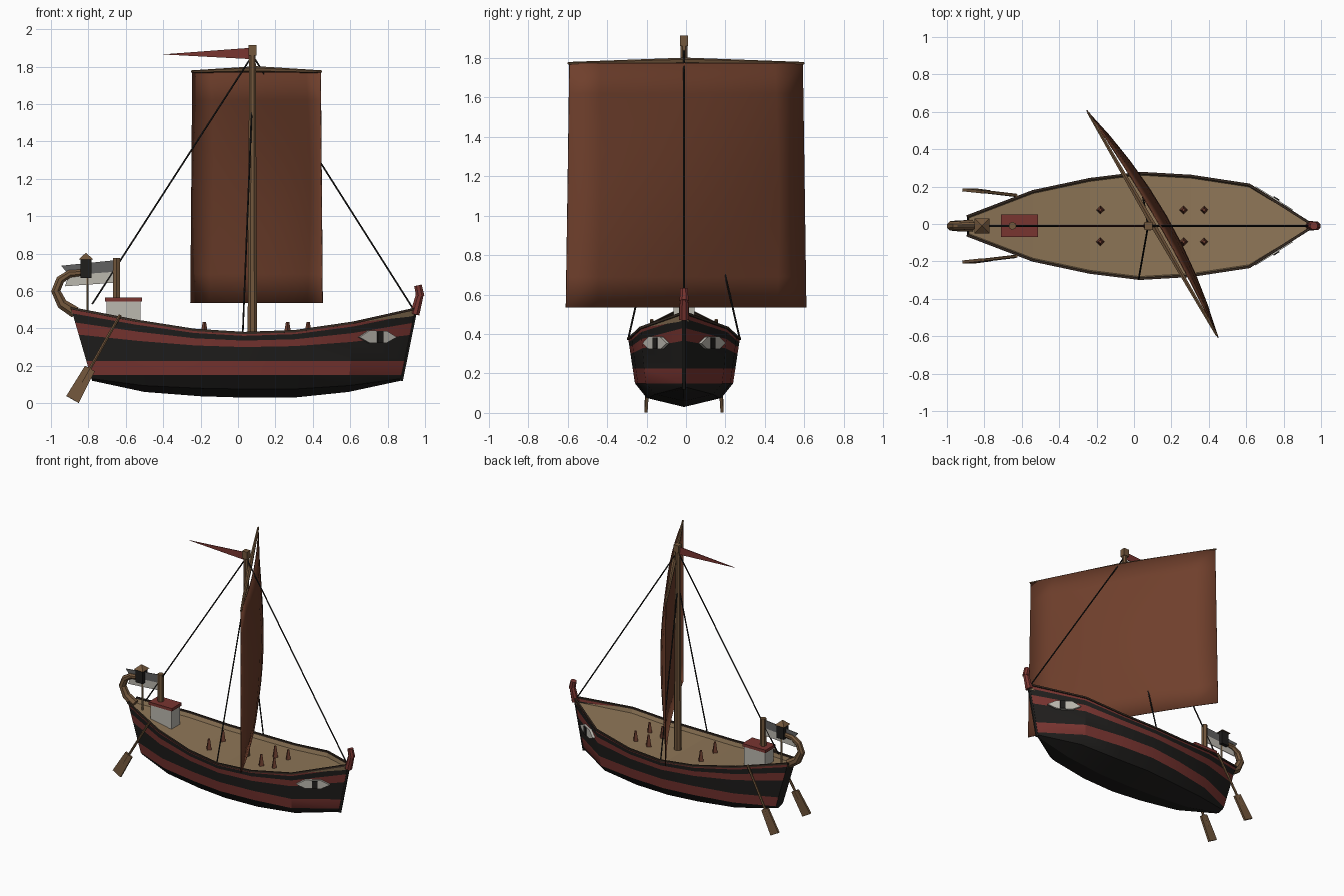
import bpy, math
from mathutils import Vector

if "Cube" in bpy.data.objects:
    bpy.data.objects.remove(bpy.data.objects["Cube"])

CY = -0.01  # hull centreline


def mat(name, r, g, b):
    m = bpy.data.materials.new(name)
    m.diffuse_color = (r, g, b, 1)
    m.use_nodes = True
    m.node_tree.nodes["Principled BSDF"].inputs["Base Color"].default_value = m.diffuse_color
    return m


RED = mat("red_paint", 0.19, 0.035, 0.03)
BLACK = mat("black_paint", 0.014, 0.013, 0.012)
TAN = mat("deck_wood", 0.27, 0.18, 0.095)
WOOD = mat("spar_wood", 0.17, 0.095, 0.045)
RAIL = mat("rail_wood", 0.035, 0.022, 0.015)
SAIL = mat("sail_cloth", 0.16, 0.05, 0.025)
PEG = mat("peg_wood", 0.16, 0.05, 0.03)
WHITE = mat("white_paint", 0.5, 0.48, 0.43)
GREY = mat("grey_cloth", 0.12, 0.12, 0.12)


def mesh(name, verts, faces, mats, idx=None, smooth=False):
    me = bpy.data.meshes.new(name)
    me.from_pydata([tuple(v) for v in verts], [], faces)
    for m in mats:
        me.materials.append(m)
    if idx:
        me.polygons.foreach_set("material_index", idx)
    ob = bpy.data.objects.new(name, me)
    bpy.context.collection.objects.link(ob)
    if smooth:
        bpy.ops.object.select_all(action='DESELECT')
        ob.select_set(True)
        bpy.context.view_layer.objects.active = ob
        bpy.ops.object.shade_smooth_by_angle(angle=math.radians(25))
    return ob


def tube(name, pts, radii, m, sides=8, ref=(0, 1, 0)):
    """Sweep a regular polygon along a path, closed at both ends."""
    pts, ref, n = [Vector(p) for p in pts], Vector(ref), len(pts)
    if not isinstance(radii, (list, tuple)):
        radii = [radii] * n
    verts, faces = [], []
    for i, p in enumerate(pts):
        d = (pts[min(i + 1, n - 1)] - pts[max(i - 1, 0)]).normalized()
        u = ref.cross(d).normalized()
        v = d.cross(u)
        for k in range(sides):
            a = 2 * math.pi * (k + 0.5) / sides
            verts.append(p + (u * math.cos(a) + v * math.sin(a)) * radii[i])
    for i in range(n - 1):
        for k in range(sides):
            a, b = i * sides + k, i * sides + (k + 1) % sides
            faces.append((a, b, b + sides, a + sides))
    faces += [tuple(range(sides))[::-1], tuple(range((n - 1) * sides, n * sides))]
    return mesh(name, verts, faces, [m])


def plate(name, outline, origin, u, v, thick, m):
    """Extruded flat outline, spanned by axes u and v, centred on its plane."""
    o, u, v = Vector(origin), Vector(u).normalized(), Vector(v).normalized()
    w, n = u.cross(v) * thick / 2, len(outline)
    base = [o + u * a + v * b for a, b in outline]
    faces = [tuple(range(n))[::-1], tuple(range(n, 2 * n))]
    faces += [(i, (i + 1) % n, (i + 1) % n + n, i + n) for i in range(n)]
    return mesh(name, [p - w for p in base] + [p + w for p in base], faces, [m])


def box(name, c, s, m):
    x, y = s[0] / 2, s[1] / 2
    return plate(name, [(-x, -y), (x, -y), (x, y), (-x, y)], c, (1, 0, 0), (0, 1, 0), s[2], m)


# hull stations: top x, keel x, half width, sheer z, keel z
ST = [(-.893, -.78, .05, .508, .12), (-.54, -.50, .185, .44, .06), (-.235, -.2, .25, .392, .037),
      (.03, .03, .283, .375, .03), (.305, .3, .267, .385, .03), (.615, .59, .22, .43, .06),
      (.95, .87, .008, .505, .12)]


def section(s):
    xt, xk, h, zs, zk = s
    rows = [(0, zk), (.67, zk + .38 * (.15 - zk)), (.88, .15), (.92, .225)]
    rows += [(.92 + .08 * f, .225 + f * (zs - .225)) for f in (.5, .73, .9, 1)]
    half = [(xk + (xt - xk) * (z - zk) / (zs - zk), h * f, z) for f, z in rows]
    return [(x, CY - y, z) for x, y, z in half[:0:-1]] + [(x, CY + y, z) for x, y, z in half]


secs = [section(s) for s in ST]
N = len(secs[0])
band = [0, 0, 1, 0, 1, 0, 1]  # rows from keel upward: 0 black, 1 red
cols = band[::-1] + band
faces, idx = [], []
for i in range(len(ST) - 1):
    for k in range(N - 1):
        a = i * N + k
        faces.append((a, a + N, a + N + 1, a + 1))
        idx.append(cols[k])
faces += [tuple(range(N)), tuple(range((len(ST) - 1) * N, len(ST) * N))[::-1]]
idx += [0, 0]
mesh("hull", [p for s in secs for p in s], faces, [BLACK, RED], idx, smooth=True)

# deck sunk slightly inside low bulwarks
verts, faces = [], []
for xt, xk, h, zs, zk in ST:
    g = max(h - .012, .004)
    verts += [(xt, CY + y, z) for y, z in ((-h, zs), (-g, zs - .035), (g, zs - .035), (h, zs))]
for i in range(len(ST) - 1):
    for k in range(3):
        a = i * 4 + k
        faces.append((a, a + 4, a + 5, a + 1))
mesh("deck", verts, faces, [TAN])

# rails, stem strip, stern and bow ornaments
for side, s in (("left", 1), ("right", -1)):
    tube("rail_" + side, [(t[0], CY + s * t[2], t[3]) for t in ST], .009, RAIL, 4)
tube("stem", [(.95, CY, .505), (.872, CY, .12)], .011, BLACK, 6)
tube("bow_post_lower", [(.945, CY, .475), (.973, CY, .585)], [.027, .022], RED)
tube("bow_post_upper", [(.975, CY, .57), (.962, CY, .63)], [.024, .022], RED)
tube("stern_curl", [(-.87, CY, .485), (-.94, CY, .53), (-.974, CY, .60), (-.95, CY, .66),
                    (-.90, CY, .692), (-.81, CY, .70)], [.034, .031, .027, .025, .022, .017], WOOD)

# mast, cap and yard
tube("mast", [(.077, CY, .33), (.077, CY, 1.88)], [.028, .019], WOOD)
tube("mast_cap", [(.077, CY, 1.86), (.077, CY, 1.915)], .03, WOOD, 4)
E = Vector((.345, -.597, 0))
C = Vector((.099, 0, 1.785))
tube("yard", [C - E - Vector((0, 0, .012)), C, C + E - Vector((0, 0, .012))],
     [.007, .017, .007], WOOD, 6, (0, 0, 1))

# square sail, bellied forward
n_dir, R = Vector((.866, .5, 0)), 8
verts, faces = [], []
for j in range(R + 1):
    v = j / R
    for i in range(R + 1):
        u = 2 * i / R - 1
        belly = .085 * (1 - u * u) * (.35 + .65 * math.sin(math.pi * v))
        p = C + E * u * (.99 + .03 * v) + n_dir * belly
        p.z = 1.775 - 1.24 * v
        verts.append(p)
for j in range(R):
    for i in range(R):
        a = j * (R + 1) + i
        faces.append((a, a + 1, a + R + 2, a + R + 1))
sail = mesh("sail", verts, faces, [SAIL], smooth=True)
mod = sail.modifiers.new("thickness", 'SOLIDIFY')
mod.thickness, mod.offset = .006, 0

# rigging
top = (.077, CY, 1.86)
tube("forestay", [top, (.945, CY, .49)], .005, BLACK, 5)
tube("backstay", [top, (-.78, CY, .53)], .005, BLACK, 5)
for side, s in (("left", 1), ("right", -1)):
    tube("shroud_" + side, [(.075, CY, 1.62), (.025, CY + s * .283, .375)], .005, BLACK, 5)

# pennant and stern flag
X, Z = (1, 0, 0), (0, 0, 1)
plate("pennant", [(.065, 1.9), (.065, 1.84), (-.405, 1.865)], (0, CY, 0), X, Z, .005, RED)
plate("flag_upper", [(-.65, .765), (-.65, .703), (-.905, .685), (-.945, .735)], (0, CY, 0), X, Z, .005, GREY)
plate("flag_lower", [(-.65, .703), (-.65, .645), (-.925, .625), (-.905, .685)], (0, CY, 0), X, Z, .005, WHITE)
tube("flag_post", [(-.65, CY, .42), (-.65, CY, .775)], .022, WOOD, 6)

# deck cabin
box("cabin", (-.612, CY, .475), (.18, .105, .15), WHITE)
box("cabin_roof", (-.612, CY, .555), (.197, .12, .022), RED)

# stern lantern on a thin stand
tube("lantern_stand", [(-.805, CY, .45), (-.805, CY, .68)], .007, TAN, 6)
box("lantern", (-.813, CY, .72), (.06, .06, .1), BLACK)
tube("lantern_roof", [(-.813, CY, .768), (-.813, CY, .802)], [.056, .004], WOOD, 4)

# belaying pegs
for i, x in enumerate((-.18, .265, .375)):
    for s in (-1, 1):
        bpy.ops.mesh.primitive_cone_add(vertices=4, radius1=.024, radius2=.009, depth=.09,
                                        location=(x, CY + s * .085, .388))
        ob = bpy.context.object
        ob.name = f"peg_{i}_{'left' if s > 0 else 'right'}"
        ob.data.materials.append(PEG)

# steering oars and painted eyes on each side
for side, s in (("left", 1), ("right", -1)):
    a, b = Vector((-.63, CY + s * .163, .472)), Vector((-.885, CY + s * .193, .02))
    tube("oar_shaft_" + side, [a, a.lerp(b, .8)], .009, WOOD, 6)
    d = (b - a).normalized()
    w = d.cross(Vector((0, 1, 0)))
    plate("oar_blade_" + side, [(-.19, -.03), (-.19, .03), (0, .038), (0, -.038)], b, d, w, .016, WOOD)
    t = Vector((.2, -s * .125, 0))
    o = Vector((.745, CY + s * .142, .353))
    out = Vector((.53, s * .85, 0))
    plate("eye_" + side, [(-.117, 0), (-.055, .035), (.055, .033), (.117, 0), (.055, -.03), (-.055, -.03)],
          o, t, Z, .018, WHITE)
    plate("pupil_" + side, [(-.018, -.03), (.018, -.03), (.018, .03), (-.018, .03)],
          o + out * .01 + t * .05, t, Z, .012, BLACK)
